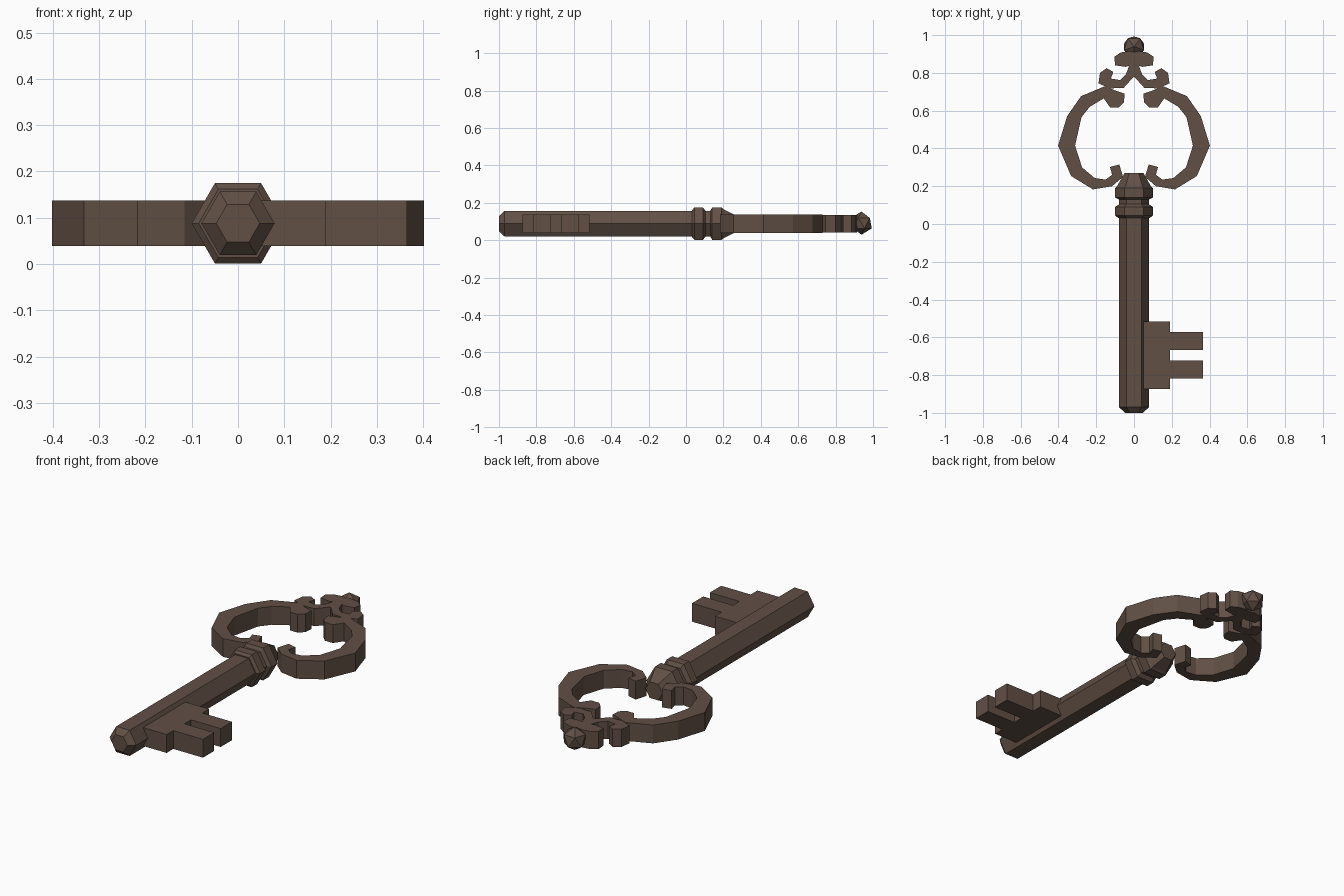
import bpy, bmesh, math
from mathutils import Matrix

if "Cube" in bpy.data.objects:
    bpy.data.objects.remove(bpy.data.objects["Cube"])

ZC = 0.088          # height of the key's axis
HALF = 0.049        # half thickness of flat parts

mat = bpy.data.materials.new("aged_iron")
mat.diffuse_color = (0.12, 0.08, 0.06, 1)
mat.use_nodes = True
mat.node_tree.nodes["Principled BSDF"].inputs["Base Color"].default_value = mat.diffuse_color


def finish(name, bm):
    bmesh.ops.recalc_face_normals(bm, faces=bm.faces)
    mesh = bpy.data.meshes.new(name)
    bm.to_mesh(mesh)
    bm.free()
    mesh.materials.append(mat)
    ob = bpy.data.objects.new(name, mesh)
    bpy.context.collection.objects.link(ob)
    return ob


def turned(name, profile, sides=6):
    """Lathe (y, radius) pairs around the key's long axis."""
    bm = bmesh.new()
    rings = []
    for y, r in profile:
        rings.append([bm.verts.new((r * math.cos(2 * math.pi * i / sides), y,
                                    ZC + r * math.sin(2 * math.pi * i / sides)))
                      for i in range(sides)])
    for a, b in zip(rings, rings[1:]):
        for i in range(sides):
            j = (i + 1) % sides
            bm.faces.new((a[i], a[j], b[j], b[i]))
    bm.faces.new(rings[0])
    bm.faces.new(rings[-1])
    return finish(name, bm)


def plate(name, outline, flip=1, half=HALF):
    """Extrude a flat outline upwards."""
    bm = bmesh.new()
    face = bm.faces.new([bm.verts.new((flip * x, y, ZC - half)) for x, y in outline])
    ext = bmesh.ops.extrude_face_region(bm, geom=[face])
    top = [v for v in ext["geom"] if isinstance(v, bmesh.types.BMVert)]
    bmesh.ops.translate(bm, verts=top, vec=(0, 0, 2 * half))
    return finish(name, bm)


# Hexagonal shaft with chamfered tip
turned("shaft", [(-1.0, 0.047), (-0.97, 0.079), (0.06, 0.079)])

# Two raised rings and the tapered neck
turned("collar", [(0.033, 0.085), (0.045, 0.1), (0.09, 0.1), (0.105, 0.079),
                  (0.13, 0.079), (0.14, 0.1), (0.19, 0.1), (0.2, 0.09),
                  (0.27, 0.05)])

# Bit with two teeth
plate("bit", [(0.05, -0.515), (0.19, -0.515), (0.19, -0.572), (0.365, -0.572),
              (0.365, -0.667), (0.19, -0.667), (0.19, -0.722), (0.365, -0.722),
              (0.365, -0.817), (0.19, -0.817), (0.19, -0.873), (0.05, -0.873)])

# Bow: large curled arm and smaller scroll, mirrored left and right
arm = [(0.153, 0.73), (0.28, 0.677), (0.354, 0.571), (0.402, 0.415), (0.333, 0.254),
       (0.217, 0.183), (0.116, 0.2), (0.058, 0.25), (0.078, 0.315), (0.127, 0.302),
       (0.116, 0.26), (0.15, 0.235), (0.208, 0.243), (0.275, 0.3), (0.312, 0.415),
       (0.278, 0.565), (0.235, 0.62), (0.16, 0.665), (0.127, 0.618), (0.08, 0.618),
       (0.053, 0.645), (0.05, 0.69), (0.095, 0.705)]
scroll = [(0.055, 0.72), (0.13, 0.718), (0.188, 0.745), (0.18, 0.8), (0.145, 0.825),
          (0.11, 0.805), (0.122, 0.77), (0.074, 0.762), (0.042, 0.794), (0.026, 0.838),
          (0.045, 0.832), (0.1, 0.84), (0.104, 0.885), (0.07, 0.908), (0.03, 0.915),
          (0.0, 0.91), (0.0, 0.78), (0.012, 0.768)]
for side, s in (("right", 1), ("left", -1)):
    plate("bow_arm_" + side, arm, s)
    plate("bow_scroll_" + side, scroll, s, HALF - 0.002)

# Faceted finial ball
bm = bmesh.new()
bmesh.ops.create_icosphere(bm, subdivisions=1, radius=0.062,
                           matrix=Matrix.Translation((0, 0.938, ZC + 0.003))
                           @ Matrix.Rotation(math.radians(-90), 4, 'Z'))
finish("finial", bm)
